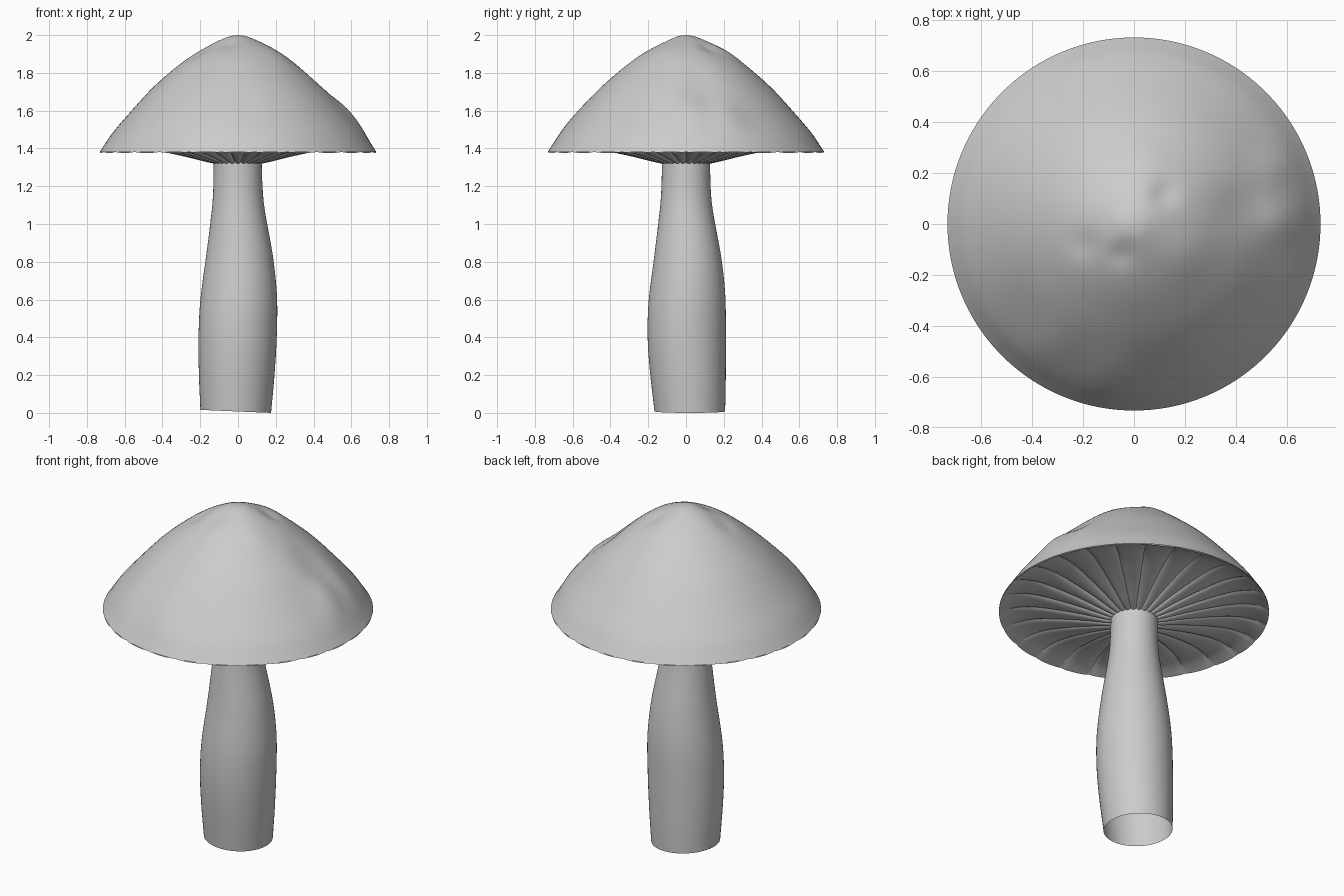
import bpy, bmesh, math

if "Cube" in bpy.data.objects:
    bpy.data.objects.remove(bpy.data.objects["Cube"])

SEGS = 96
GILLS = 26


def curve(pts, x):
    """Smooth interpolation through rows of (x, value)."""
    x = min(max(x, pts[0][0]), pts[-1][0])
    i = 0
    while i < len(pts) - 2 and x > pts[i + 1][0]:
        i += 1

    def slope(k):
        a, b = pts[max(k - 1, 0)], pts[min(k + 1, len(pts) - 1)]
        return (b[1] - a[1]) / (b[0] - a[0])
    (x0, y0), (x1, y1) = pts[i], pts[i + 1]
    h = x1 - x0
    t = (x - x0) / h
    return ((2*t**3 - 3*t*t + 1) * y0 + (t**3 - 2*t*t + t) * h * slope(i)
            + (3*t*t - 2*t**3) * y1 + (t**3 - t*t) * h * slope(i + 1))


def revolve(name, params, segs, point, angle=35):
    """Sweep point(param, theta) around z, one ring per param."""
    bm = bmesh.new()
    rings = [[bm.verts.new(point(p, 2 * math.pi * j / segs)) for j in range(segs)]
             for p in params]
    for a, b in zip(rings, rings[1:]):
        for j in range(segs):
            k = (j + 1) % segs
            bm.faces.new((a[j], a[k], b[k], b[j]))
    bmesh.ops.remove_doubles(bm, verts=bm.verts, dist=1e-5)
    me = bpy.data.meshes.new(name)
    bm.to_mesh(me)
    bm.free()
    ob = bpy.data.objects.new(name, me)
    bpy.context.collection.objects.link(ob)
    bpy.ops.object.select_all(action='DESELECT')
    ob.select_set(True)
    bpy.context.view_layer.objects.active = ob
    bpy.ops.object.shade_smooth_by_angle(angle=math.radians(angle))
    return ob


# Stem: open tube, swollen low down and slightly bent
STEM_R = [(0, .187), (.2, .2), (.4, .207), (.6, .203), (.8, .181),
          (1, .151), (1.1, .137), (1.2, .13), (1.34, .127)]
STEM_X = [(0, -.012), (.4, -.002), (.8, .008), (1.1, .001), (1.34, -.002)]
STEM_Y = [(0, .02), (.4, .004), (.8, .009), (1.1, .001), (1.34, 0)]


def stem_point(z, th):
    r = curve(STEM_R, z)
    tilt = .008 * (1 - math.cos(th)) * max(0, 1 - z / .3)
    return (curve(STEM_X, z) + r * math.cos(th),
            curve(STEM_Y, z) + r * math.sin(th), z + tilt)


revolve("stem", [1.34 * i / 36 for i in range(37)], 64, stem_point)

# Cap: pointed dome with soft hand-shaped lumps
CAP = [(0, 2.0), (.05, 1.992), (.15, 1.947), (.25, 1.888), (.35, 1.812),
       (.46, 1.713), (.59, 1.57), (.67, 1.475), (.71, 1.415), (.732, 1.382)]
# lumps: x, y, radius, height
LUMPS = [(.59, .02, .09, .03), (.56, .22, .09, .022), (.43, .08, .10, -.018),
         (-.35, -.48, .10, .015), (-.1, -.59, .1, .015), (.12, .12, .05, -.015),
         (-.2, -.08, .06, -.012), (-.05, -.12, .05, -.012),
         (.05, .22, .08, .008), (.2, -.12, .09, .008)]


def cap_point(r, th):
    x, y = r * math.cos(th), r * math.sin(th)
    z = curve(CAP, r)
    fade = min(1, (.732 - r) / .08) * min(1, r / .06)
    for lx, ly, s, h in LUMPS:
        z += fade * h * math.exp(-((x - lx)**2 + (y - ly)**2) / (s * s))
    return (x, y, z)


revolve("cap", [.732 * (1 - i / 48) for i in range(49)], SEGS, cap_point)

# Gills: concave underside made of radial lobes with creases between them
UNDER = [(.12, 1.33), (.18, 1.343), (.28, 1.368), (.4, 1.393), (.55, 1.416),
         (.65, 1.412), (.71, 1.393), (.732, 1.382)]
LOBE = [(.12, .012), (.4, .012), (.68, .01), (.732, .006)]


def gill_point(r, th):
    lobe = math.sqrt(abs(math.sin(th * GILLS / 2)))
    return (r * math.cos(th), r * math.sin(th),
            curve(UNDER, r) - curve(LOBE, r) * lobe)


revolve("gills", [.12 + .612 * i / 24 for i in range(25)], GILLS * 10, gill_point, 30)
